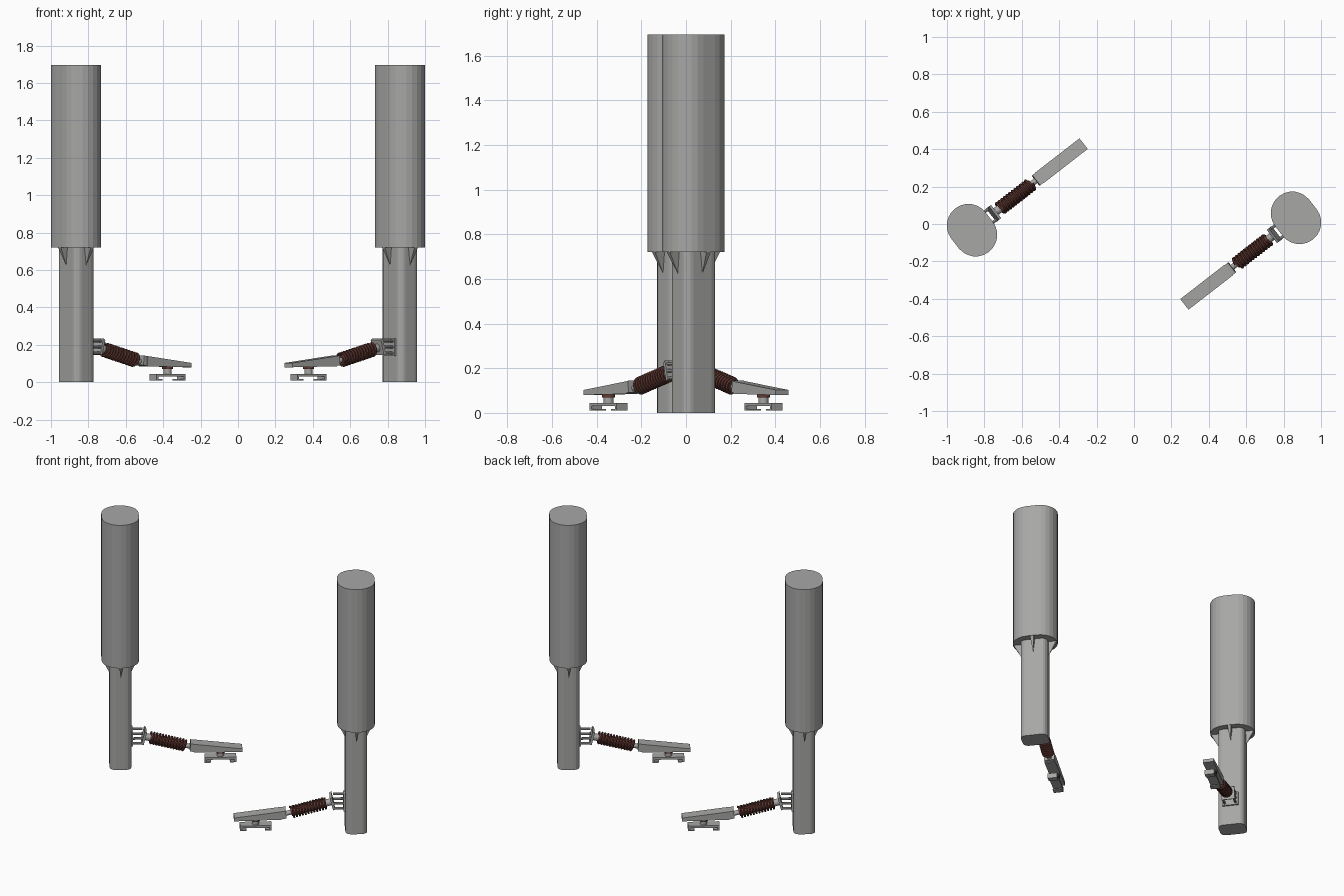
import bpy, bmesh, math
from mathutils import Matrix, Vector

cube = bpy.data.objects.get("Cube")
if cube:
    bpy.data.objects.remove(cube)


def material(name, rgb):
    m = bpy.data.materials.new(name)
    m.use_nodes = True
    m.diffuse_color = (*rgb, 1)
    m.node_tree.nodes["Principled BSDF"].inputs["Base Color"].default_value = (*rgb, 1)
    return m


GREY = material("steel grey", (0.385, 0.39, 0.38))
BROWN = material("dark red brown", (0.135, 0.045, 0.035))

# Each half is built with its column on the local z axis and its arm along +x
ARM_ANGLE = math.radians(37.8)
HALF = Matrix.Translation((-0.866, -0.033, 0)) @ Matrix.Rotation(ARM_ANGLE, 4, "Z")
SIDES = (("right", HALF), ("left", Matrix.Rotation(math.pi, 4, "Z") @ HALF))


def place(name, bm, mat, smooth=False):
    """Make one object per side from the same local shape."""
    bmesh.ops.recalc_face_normals(bm, faces=bm.faces)
    for side, matrix in SIDES:
        mesh = bpy.data.meshes.new(side + "_" + name)
        bm.to_mesh(mesh)
        mesh.transform(matrix)
        mesh.materials.append(mat)
        obj = bpy.data.objects.new(side + "_" + name, mesh)
        bpy.context.collection.objects.link(obj)
        if smooth:
            for o in bpy.context.selected_objects:
                o.select_set(False)
            obj.select_set(True)
            bpy.context.view_layer.objects.active = obj
            bpy.ops.object.shade_smooth_by_angle(angle=math.radians(40))
    bm.free()


def extrude(bm, outline, direction):
    face = bm.faces.new([bm.verts.new(p) for p in outline])
    new = bmesh.ops.extrude_face_region(bm, geom=[face])["geom"]
    verts = [v for v in new if isinstance(v, bmesh.types.BMVert)]
    bmesh.ops.translate(bm, vec=direction, verts=verts)


def box(bm, x, y, z):
    extrude(bm, [(x[0], y[0], z[0]), (x[1], y[0], z[0]), (x[1], y[1], z[0]), (x[0], y[1], z[0])],
            (0, 0, z[1] - z[0]))


def rod(bm, a, b, radius, sides=16):
    a, b = Vector(a), Vector(b)
    turn = (b - a).to_track_quat("Z", "Y").to_matrix().to_4x4()
    bmesh.ops.create_cone(bm, cap_ends=True, segments=sides, radius1=radius, radius2=radius,
                          depth=(b - a).length, matrix=Matrix.Translation((a + b) / 2) @ turn)


def rounded(half_x, half_y, radius, z, steps):
    """Rounded rectangle outline at height z."""
    pts = []
    for k, (sx, sy) in enumerate(((1, 1), (-1, 1), (-1, -1), (1, -1))):
        for i in range(steps + 1):
            a = (k + i / steps) * math.pi / 2
            p = (sx * (half_x - radius) + radius * math.cos(a),
                 sy * (half_y - radius) + radius * math.sin(a), z)
            pts.append(p)
    return pts


# Columns
bm = bmesh.new()
extrude(bm, rounded(0.067, 0.089, 0.037, 0, 4), (0, 0, 0.72))
place("lower_column", bm, GREY)

bm = bmesh.new()
extrude(bm, rounded(0.1155, 0.147, 0.115, 0.72, 6), (0, 0, 0.975))
place("upper_column", bm, GREY)

# Fins beneath the upper column, narrowing to a point at the bottom
bm = bmesh.new()
for turn, inner, outer in ((0, 0.065, 0.112), (1, 0.086, 0.143), (2, 0.065, 0.112), (3, 0.086, 0.143)):
    tip = (inner, 0, 0.62)
    corners = [(x, y, 0.722) for x, y in ((inner, -0.012), (outer, -0.012), (outer, 0.012), (inner, 0.012))]
    spin = Matrix.Rotation(turn * math.pi / 2, 3, "Z")
    apex, *top = [bm.verts.new(spin @ Vector(p)) for p in [tip] + corners]
    bm.faces.new(top)
    for i in range(4):
        bm.faces.new((top[i], top[(i + 1) % 4], apex))
place("support_fins", bm, GREY)

# Bracket: wall plate, struts, tilted front plate
bm = bmesh.new()
box(bm, (0.065, 0.078), (-0.052, 0.052), (0.14, 0.235))
for y in (-0.036, 0.036):
    for z in (0.155, 0.188, 0.22):
        rod(bm, (0.075, y, z), (0.14, y, z), 0.008, 8)
extrude(bm, [(0.13, -0.045, 0.15), (0.143, -0.045, 0.145), (0.163, -0.045, 0.225), (0.15, -0.045, 0.235)],
        (0, 0.09, 0))
rod(bm, (0.14, 0, 0.187), (0.19, 0, 0.175), 0.022)
place("arm_bracket", bm, GREY)

# Coil spring over its core
START, END = Vector((0.186, 0, 0.176)), Vector((0.4, 0, 0.119))
axis = (END - START).normalized()
up = axis.cross(Vector((0, 1, 0)))
TURNS, STEPS, RING = 12, 18, 6
bm = bmesh.new()
rows = []
for i in range(TURNS * STEPS + 1):
    a = 2 * math.pi * i / STEPS
    radial = up * math.cos(a) + Vector((0, 1, 0)) * math.sin(a)
    centre = START.lerp(END, i / (TURNS * STEPS)) + radial * 0.034
    rows.append([bm.verts.new(centre + 0.007 * (radial * math.cos(b) + axis * math.sin(b)))
                 for b in (2 * math.pi * j / RING for j in range(RING))])
for r, s in zip(rows, rows[1:]):
    for j in range(RING):
        k = (j + 1) % RING
        bm.faces.new((r[j], r[k], s[k], s[j]))
bm.faces.new(rows[0])
bm.faces.new(rows[-1])
place("coil_spring", bm, BROWN, smooth=True)

bm = bmesh.new()
rod(bm, START, END, 0.027)
place("spring_core", bm, BROWN, smooth=True)

bm = bmesh.new()
rod(bm, END - axis * 0.01, END + axis * 0.05, 0.015)
place("spring_rod", bm, GREY, smooth=True)

# Tapered arm with its inner end block
bm = bmesh.new()
extrude(bm, [(0.455, -0.036, 0.085), (0.755, -0.036, 0.08), (0.755, -0.036, 0.103), (0.455, -0.036, 0.14)],
        (0, 0.072, 0))
extrude(bm, [(0.43, -0.034, 0.092), (0.46, -0.034, 0.086), (0.46, -0.034, 0.138), (0.435, -0.034, 0.144)],
        (0, 0.068, 0))
place("tapered_arm", bm, GREY)

# Foot: collar, stem and channel-shaped pad
bm = bmesh.new()
rod(bm, (0.62, 0, 0.07), (0.62, 0, 0.084), 0.03)
place("foot_collar", bm, BROWN)

bm = bmesh.new()
rod(bm, (0.62, 0, 0.04), (0.62, 0, 0.072), 0.022)
place("foot_stem", bm, GREY)

bm = bmesh.new()
box(bm, (0.522, 0.718), (-0.031, 0.031), (0.03, 0.045))
for s in (-1, 1):
    wall = sorted((0.62 + s * 0.086, 0.62 + s * 0.098))
    lip = sorted((0.62 + s * 0.058, 0.62 + s * 0.098))
    box(bm, wall, (-0.031, 0.031), (0.01, 0.032))
    box(bm, lip, (-0.031, 0.031), (0.01, 0.018))
place("foot_pad", bm, GREY)
